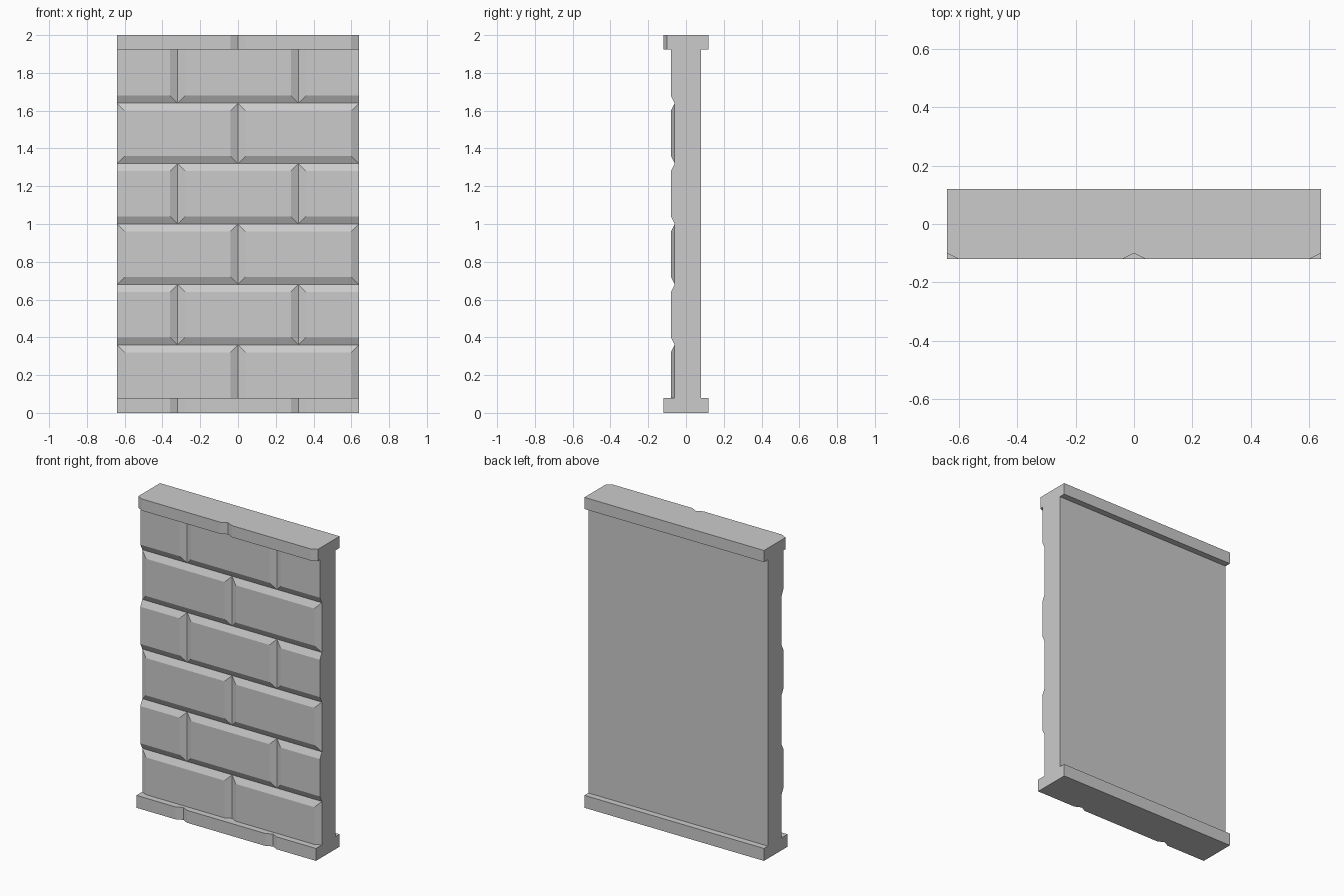
import bpy, bmesh

if "Cube" in bpy.data.objects:
    bpy.data.objects.remove(bpy.data.objects["Cube"])

W = 0.64          # half width of the wall
BEV, DEP = 0.04, 0.02   # chamfer width and groove depth
ROW = 0.32        # row spacing
Z0, Z1 = 0.08, 1.925    # wall panel between the two ledges


def make_object(name, bm):
    bmesh.ops.remove_doubles(bm, verts=bm.verts, dist=1e-5)
    bmesh.ops.recalc_face_normals(bm, faces=bm.faces)
    me = bpy.data.meshes.new(name)
    bm.to_mesh(me)
    bm.free()
    ob = bpy.data.objects.new(name, me)
    bpy.context.collection.objects.link(ob)
    return ob


def quad(bm, *pts):
    bm.faces.new([bm.verts.new(p) for p in pts])


def spans(offset):
    """Brick extents in one course with chamfers at the left and right ends."""
    if offset:
        return [(-W, -0.32, 0, BEV), (-0.32, 0.32, BEV, BEV), (0.32, W, BEV, 0)]
    return [(-W, 0, BEV, BEV), (0, W, BEV, BEV)]


def brick(bm, x0, x1, z0, z1, l, r, b, t):
    """Chamfered brick front, open at the back."""
    yb, yf = -0.08 + DEP, -0.08
    outer = [(x0, yb, z0), (x1, yb, z0), (x1, yb, z1), (x0, yb, z1)]
    inner = [(x0 + l, yf, z0 + b), (x1 - r, yf, z0 + b),
             (x1 - r, yf, z1 - t), (x0 + l, yf, z1 - t)]
    quad(bm, *inner)
    for i in range(4):
        j = (i + 1) % 4
        quad(bm, outer[i], outer[j], inner[j], inner[i])


def ledge(name, z0, z1, offset):
    """Projecting strip whose front edge is notched at the brick joints."""
    profile = []
    for x0, x1, l, r in spans(offset):
        profile += [(x0, -0.12 + (DEP if l else 0)), (x0 + l, -0.12),
                    (x1 - r, -0.12), (x1, -0.12 + (DEP if r else 0))]
    profile += [(W, 0.12), (-W, 0.12)]
    points = list(dict.fromkeys(profile))
    bm = bmesh.new()
    face = bm.faces.new([bm.verts.new((x, y, z0)) for x, y in points])
    ext = bmesh.ops.extrude_face_region(bm, geom=[face], use_keep_orig=True)
    top = [v for v in ext["geom"] if isinstance(v, bmesh.types.BMVert)]
    bmesh.ops.translate(bm, verts=top, vec=(0, 0, z1 - z0))
    make_object(name, bm)


# Brick panel: courses on the front, plain sides and back
bm = bmesh.new()
for i in range(6):
    z0 = max(0.04 + ROW * i, Z0)
    z1 = min(0.04 + ROW * (i + 1), Z1)
    for x0, x1, l, r in spans(i % 2 == 1):
        brick(bm, x0, x1, z0, z1, l, r, BEV if i > 0 else 0, BEV if i < 5 else 0)
yb = -0.08 + DEP
quad(bm, (W, yb, Z0), (W, 0.08, Z0), (W, 0.08, Z1), (W, yb, Z1))
quad(bm, (W, 0.08, Z0), (-W, 0.08, Z0), (-W, 0.08, Z1), (W, 0.08, Z1))
quad(bm, (-W, 0.08, Z0), (-W, yb, Z0), (-W, yb, Z1), (-W, 0.08, Z1))
panel = make_object("brick_panel", bm)

# Base and top ledges
ledge("base_ledge", 0, Z0, True)
ledge("top_ledge", Z1, 2.0, False)
